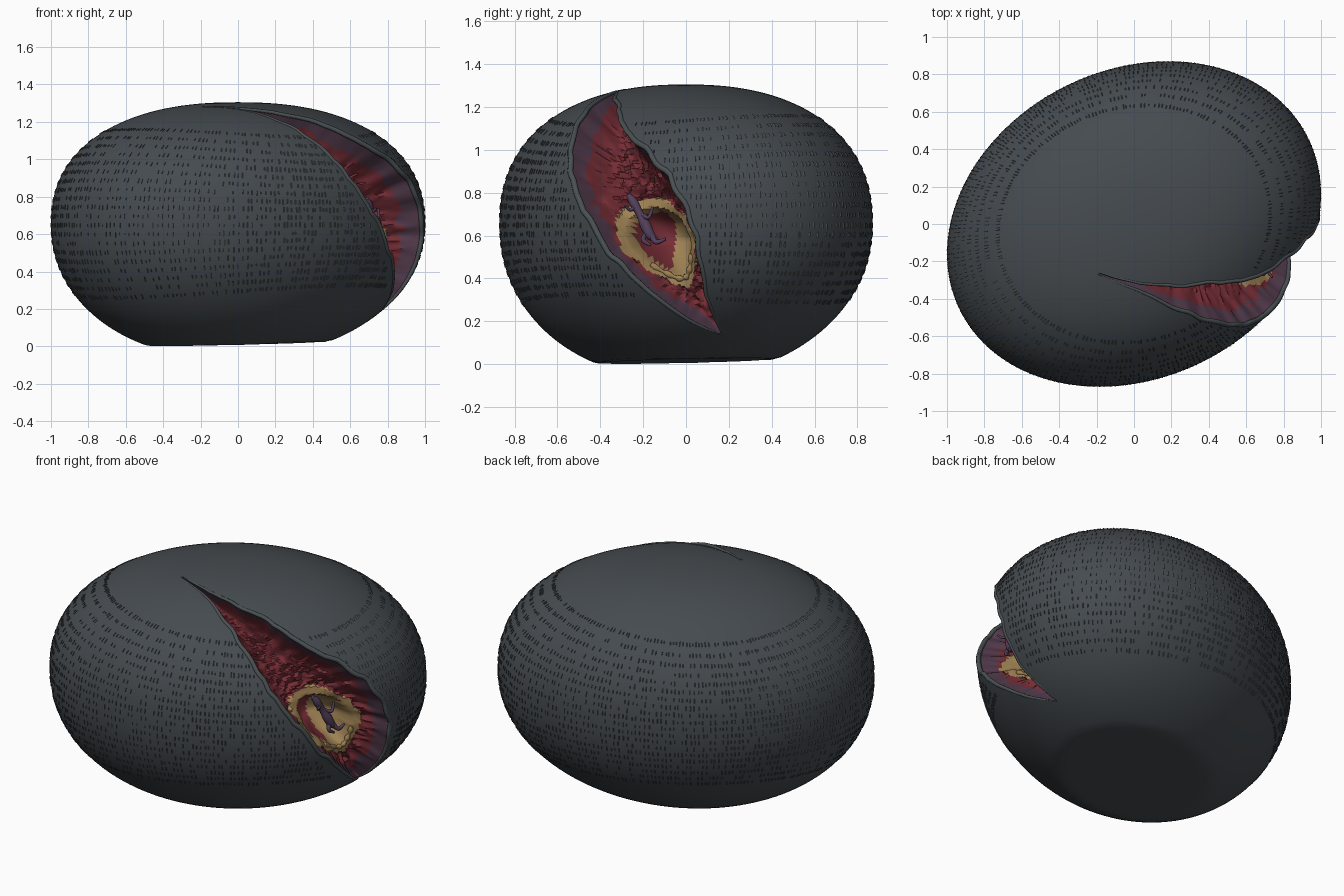
import bpy, bmesh, math, random
from mathutils import Vector, noise

if "Cube" in bpy.data.objects:
    bpy.data.objects.remove(bpy.data.objects["Cube"])

random.seed(4)
MID = Vector((0, 0, 0.65))


def mat(name, rgb):
    m = bpy.data.materials.new(name)
    m.diffuse_color = (*rgb, 1)
    m.use_nodes = True
    m.node_tree.nodes["Principled BSDF"].inputs["Base Color"].default_value = m.diffuse_color
    return m


SKIN = mat("charcoal skin", (0.060, 0.070, 0.079))
PURPLE = mat("purple rim flesh", (0.09, 0.045, 0.076))
RED = mat("red flesh", (0.18, 0.026, 0.036))
TAN = mat("tan shell", (0.36, 0.23, 0.09))
LIP = mat("grey lip", (0.068, 0.082, 0.087))
EMBRYO = mat("violet embryo", (0.085, 0.05, 0.10))


def power_height(z):
    return (2.3, 0.655) if z > 0 else (2.08, 0.735)


def surf(p):
    """Push a point along its ray from the middle onto the pod surface."""
    v = Vector(p) - MID
    q = 1.0356 * v.x ** 2 - 0.438 * v.x * v.y + 1.368 * v.y ** 2
    n, hz = power_height(v.z)
    w = v * (max(q, 0) ** (n / 2) + (abs(v.z) / hz) ** n) ** (-1 / n)
    if w.z < -0.65:
        w *= -0.65 / w.z
    if w.z < 0:  # base tilts up slightly to the back right
        w.z += -w.z / 0.65 * (0.015 + 0.02 * w.x + 0.018 * w.y)
    return MID + w


def spline(pts, t):
    """Catmull-Rom through the points, t from 0 to 1."""
    f = t * (len(pts) - 1)
    i = min(int(f), len(pts) - 2)
    u = f - i
    g = [Vector(pts[max(0, min(len(pts) - 1, i + k))]) for k in (-1, 0, 1, 2)]
    return 0.5 * (2 * g[1] + (g[2] - g[0]) * u + (2 * g[0] - 5 * g[1] + 4 * g[2] - g[3]) * u * u
                  + (3 * g[1] - g[0] - 3 * g[2] + g[3]) * u ** 3)


def mesh_object(name, bm, mats):
    me = bpy.data.meshes.new(name)
    bm.to_mesh(me)
    bm.free()
    ob = bpy.data.objects.new(name, me)
    bpy.context.collection.objects.link(ob)
    for m in mats:
        me.materials.append(m)
    return ob


def tube(name, pts, radii, r, m):
    cu = bpy.data.curves.new(name, 'CURVE')
    cu.dimensions = '3D'
    cu.bevel_depth = r
    cu.bevel_resolution = 2
    cu.use_fill_caps = True
    sp = cu.splines.new('POLY')
    sp.points.add(len(pts) - 1)
    for p, co, rad in zip(sp.points, pts, radii):
        p.co = (*co, 1)
        p.radius = rad
    sp.use_smooth = True
    cu.materials.append(m)
    ob = bpy.data.objects.new(name, cu)
    bpy.context.collection.objects.link(ob)
    return ob


# Two edges of the gash, top tip to bottom tip
LEFT = [(-.2, -.28, 1.3), (.05, -.37, 1.26), (.25, -.46, 1.18), (.45, -.51, 1.03), (.62, -.53, .85),
        (.75, -.46, .68), (.83, -.36, .5), (.86, -.22, .34), (.83, -.02, .18), (.77, .18, .05)]
RIGHT = [(-.19, -.27, 1.3), (.1, -.33, 1.27), (.4, -.31, 1.19), (.65, -.26, 1.07), (.82, -.13, .92),
         (.93, -.01, .75), (.97, .05, .58), (.95, .08, .4), (.87, .12, .22), (.78, .19, .05)]


def edge(pts, t, seed):
    p = spline(pts, t)
    wob = 0.02 * math.sin(math.pi * t) * noise.noise(p * 11 + Vector((seed, 0, 0)))
    return surf(p + Vector((0, wob, wob)))


# Pod body: squashed sphere with a flat base
bm = bmesh.new()
bmesh.ops.create_uvsphere(bm, u_segments=128, v_segments=72, radius=1)
for v in bm.verts:
    v.co = surf(MID + Vector((v.co.x, v.co.y * 0.87, v.co.z * 0.65)))
for f in bm.faces:
    f.smooth = True
SLOTS = [SKIN, PURPLE, RED, TAN]
body = mesh_object("pod_body", bm, SLOTS)

# Gash cutter: floor grid forms the fleshy cavity, roof grid sits outside the pod
NT, NS = 120, 44
CORE = Vector((0.1, 0.1, 0.6))
INNER = 0.6


def across(u):
    return 0.4 * u + 0.6 * (0.5 - 0.5 * math.cos(math.pi * u))


def bowl(t, s):
    return ((t - 0.655) / 0.19) ** 2 + ((s - 0.46) / 0.38) ** 2


def cavity(t, s):
    a, b = edge(LEFT, t, 3), edge(RIGHT, t, 8)
    p = a.lerp(b, s)
    inward = (CORE - (a + b) / 2).normalized()
    shape = 1 - abs(2 * s - 1) ** 3
    d = 0.27 * max(math.sin(math.pi * t), 0) ** 0.7 * shape
    e = bowl(t, s)
    if e < INNER:
        d += 0.17 * (1 - e / INNER) ** 0.5
    elif e > 1:
        n = abs(noise.noise(p * 17)) + 0.25 * noise.noise(p * 40)
        d += 0.07 * n * min(1, shape * 1.5) * min(1, 8 * t, 8 * (1 - t))
    return p + inward * max(d, 0)


bm = bmesh.new()
floor, roof = [], []
for i in range(NT + 1):
    t = i / NT
    a, b = edge(LEFT, t, 3), edge(RIGHT, t, 8)
    cols = [across(j / NS) for j in range(NS + 1)]
    floor.append([bm.verts.new(cavity(t, s)) for s in cols])
    roof.append([bm.verts.new(MID + (surf(a.lerp(b, s)) - MID) * 1.12) for s in cols])
for i in range(NT):
    for j in range(NS):
        t, s = (i + .5) / NT, across((j + .5) / NS)
        f = bm.faces.new((floor[i][j], floor[i + 1][j], floor[i + 1][j + 1], floor[i][j + 1]))
        bm.faces.new((roof[i][j], roof[i][j + 1], roof[i + 1][j + 1], roof[i + 1][j]))
        c = f.calc_center_median()
        e = bowl(t, s) + 0.15 * noise.noise(c * 14)
        band = 0.075 + 0.03 * noise.noise(c * 18) + max(0, t - 0.84) * 2 + max(0, 0.12 - t) * 3
        if e < 1:
            red = bowl(t, s) < INNER - 0.05 and s < 0.47 - (t - 0.64)
            f.material_index = 2 if red else 3
        else:
            f.material_index = 1 if min(s, 1 - s) < band else 2
walls = []
for i in range(NT):
    for j in (0, NS):
        walls.append((floor[i][j], floor[i + 1][j], roof[i + 1][j], roof[i][j]))
for j in range(NS):
    for i in (0, NT):
        walls.append((floor[i][j], floor[i][j + 1], roof[i][j + 1], roof[i][j]))
for w in walls:
    bm.faces.new(w).material_index = 1
bmesh.ops.recalc_face_normals(bm, faces=bm.faces)
cutter = mesh_object("gash_cutter", bm, SLOTS)
cutter.hide_render = True

mod = body.modifiers.new("gash", 'BOOLEAN')
mod.operation = 'DIFFERENCE'
mod.solver = 'EXACT'
mod.object = cutter
bpy.context.view_layer.objects.active = body
body.select_set(True)
bpy.ops.object.modifier_apply(modifier="gash")
bpy.ops.object.shade_smooth_by_angle(angle=math.radians(38))
bpy.data.objects.remove(cutter)

# Raised grey lips along both edges of the gash
for name, pts, seed in (("left_lip", LEFT, 3), ("right_lip", RIGHT, 8)):
    ts = [i / 70 for i in range(71)]
    tube(name, [MID + (edge(pts, t, seed) - MID) * 0.993 for t in ts],
         [0.2 + 0.8 * math.sin(math.pi * t) ** 0.6 if 0 < t < 1 else 0.2 for t in ts], 0.014, LIP)

# Tan ledge across the bottom of the hollow
ledge = [cavity(0.655 + 0.155 * math.cos(a), 0.46 + 0.31 * math.sin(a))
         for a in (math.radians(-60 + 6 * k) for k in range(22))]
tube("hollow_ledge", ledge, [1 + 0.4 * math.sin(k * 1.7) for k in range(22)], 0.012, TAN)

# Small embryo lying in the hollow
PARTS = {
    "embryo_body": ([(.69, -.27, .79), (.70, -.245, .755), (.715, -.215, .70), (.73, -.19, .65),
                     (.745, -.165, .60), (.75, -.13, .575)], [.5, 1.1, .9, 1.3, 1.1, .4], .021),
    "embryo_arm": ([(.72, -.21, .70), (.75, -.175, .685), (.75, -.155, .735)], [1, .9, .6], .011),
    "embryo_back_arm": ([(.71, -.23, .74), (.72, -.26, .72), (.74, -.285, .74)], [1, .9, .5], .010),
    "embryo_leg": ([(.745, -.165, .61), (.77, -.14, .57), (.78, -.095, .585)], [1.2, 1, .6], .012),
    "embryo_back_leg": ([(.74, -.18, .62), (.75, -.20, .58), (.76, -.165, .555)], [1.2, 1, .6], .011),
}
for name, (pts, rad, r) in PARTS.items():
    n = 16
    tube(name, [spline(pts, i / n) for i in range(n + 1)],
         [spline([(x, 0, 0) for x in rad], i / n).x for i in range(n + 1)], r, EMBRYO)


# Rows of small wedge-shaped pores around the body
def y_at(pts, z):
    for a, b in zip(pts, pts[1:]):
        if b[2] <= z <= a[2]:
            return a[1] + (b[1] - a[1]) * (a[2] - z) / (a[2] - b[2])
    return 0


bm = bmesh.new()
UP = Vector((0, 0, 1))
for row in range(20):
    z = 0.29 + row * 0.0447
    skip = random.uniform(0.1, 0.4)
    for k in range(240):
        a = 2 * math.pi * (k + random.uniform(-.2, .2)) / 240
        if random.random() < skip:
            continue
        n, h = power_height(z - 0.65)
        rad = (1 - (abs(z - 0.65) / h) ** n) ** (1 / n)
        p = surf((rad * math.cos(a), 0.87 * rad * math.sin(a), z + random.uniform(-.003, .003)))
        if p.x > 0.1 and y_at(LEFT, p.z) - 0.04 < p.y < y_at(RIGHT, p.z) + 0.04:
            continue
        q = surf(p + UP * 0.02) - p
        side = surf(p + Vector((-math.sin(a), math.cos(a), 0)) * 0.02) - p
        w, u = q.normalized() * random.uniform(.006, .014), side.normalized() * 0.0035
        n = u.cross(w).normalized()
        c = [p - u - w - n * .002, p - u + w - n * .002, p + u + w + n * .003, p + u - w + n * .003,
             p + u + w - n * .004, p + u - w - n * .004]
        v = [bm.verts.new(x) for x in c]
        for f in ((0, 3, 2, 1), (3, 5, 4, 2), (0, 5, 3), (1, 2, 4)):
            bm.faces.new([v[x] for x in f])
mesh_object("skin_pores", bm, [SKIN])
